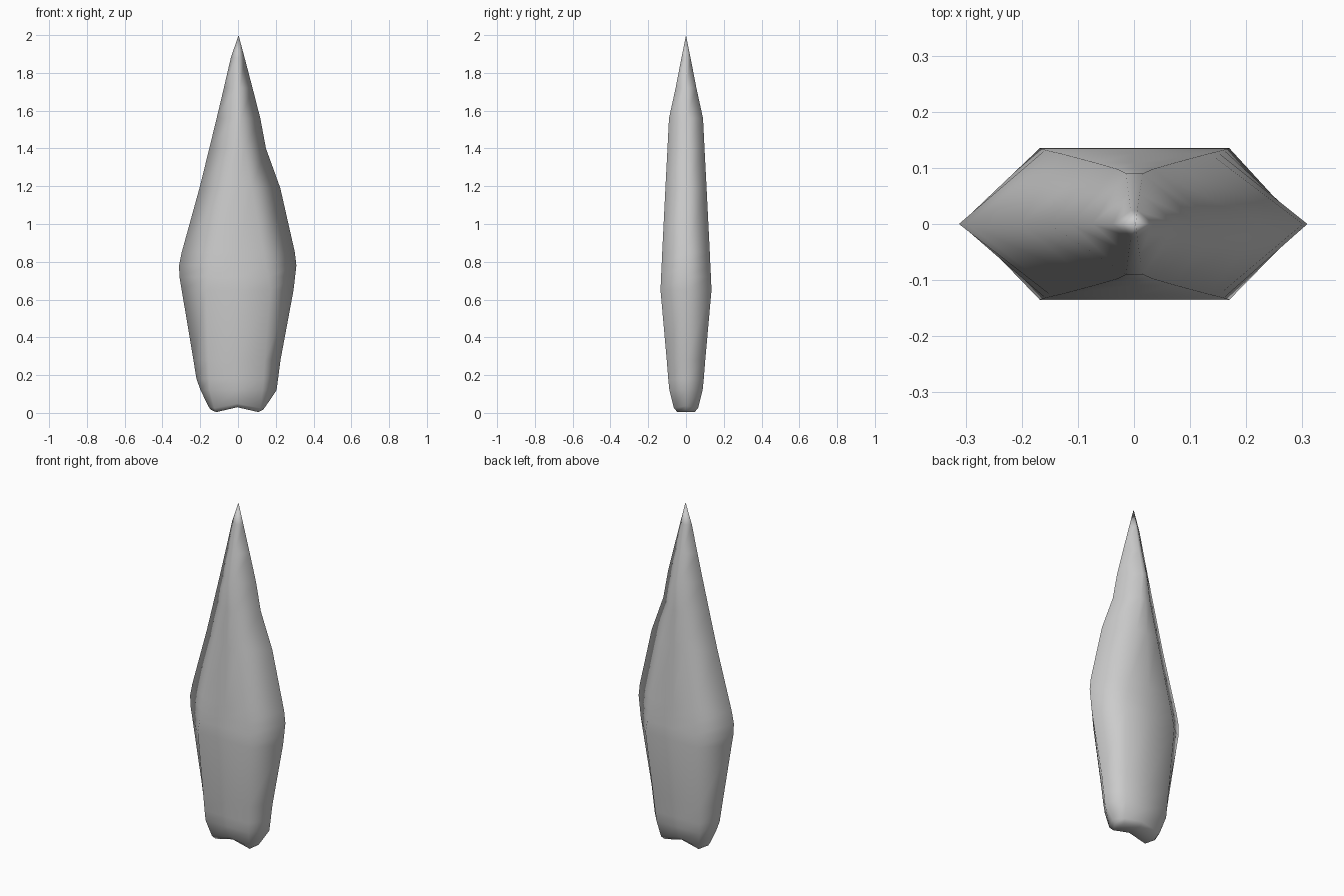
import bpy, bmesh

# Blade cross-sections from base to tip:
# z, left edge x, right edge x, flat left x, flat right x, half thickness, centre lift
SECTIONS = [
    (0.004, -0.145, 0.133, -0.115, 0.108, 0.045, 0.026),
    (0.025, -0.158, 0.148, -0.125, 0.118, 0.064, 0.024),
    (0.12, -0.198, 0.204, -0.150, 0.130, 0.088, 0.0),
    (0.18, -0.220, 0.212, -0.152, 0.135, 0.094, 0.0),
    (0.28, -0.236, 0.225, -0.156, 0.142, 0.102, 0.0),
    (0.65, -0.298, 0.294, -0.168, 0.170, 0.135, 0.0),
    (0.72, -0.310, 0.302, -0.158, 0.160, 0.132, 0.0),
    (0.78, -0.312, 0.309, -0.146, 0.148, 0.129, 0.0),
    (0.85, -0.298, 0.301, -0.132, 0.135, 0.126, 0.0),
    (1.19, -0.204, 0.224, -0.068, 0.072, 0.109, 0.0),
    (1.40, -0.152, 0.148, -0.030, 0.034, 0.098, 0.0),
    (1.56, -0.113, 0.118, -0.014, 0.016, 0.090, 0.0),
    (1.72, -0.075, 0.077, -0.010, 0.010, 0.055, 0.0),
    (1.88, -0.038, 0.035, -0.006, 0.006, 0.024, 0.0),
]

stone = bpy.data.materials.new("grey stone")
stone.diffuse_color = (0.6, 0.6, 0.6, 1)

bm = bmesh.new()
rings = []
for z, left, right, fl, fr, t, lift in SECTIONS:
    mid = (fl + fr) / 2
    outline = [(left, 0, z + lift * 0.5), (fl, -t, z), (mid, -t, z + lift), (fr, -t, z),
               (right, 0, z + lift * 0.5), (fr, t, z), (mid, t, z + lift), (fl, t, z)]
    rings.append([bm.verts.new(p) for p in outline])

# Blade sides
for low, high in zip(rings, rings[1:]):
    for i in range(8):
        j = (i + 1) % 8
        bm.faces.new((low[i], low[j], high[j], high[i]))

# Pointed tip
tip = bm.verts.new((0.003, 0, 2.0))
for i in range(8):
    bm.faces.new((rings[-1][i], rings[-1][(i + 1) % 8], tip))

# Notched base
b = rings[0]
for face in ((0, 7, 1), (1, 7, 6, 2), (2, 6, 5, 3), (3, 5, 4)):
    bm.faces.new([b[i] for i in face])

bmesh.ops.recalc_face_normals(bm, faces=bm.faces)
for f in bm.faces:
    f.smooth = True
mesh = bpy.data.meshes.new("blade")
bm.to_mesh(mesh)
bm.free()
mesh.materials.append(stone)
blade = bpy.data.objects.new("blade", mesh)
bpy.context.collection.objects.link(blade)
